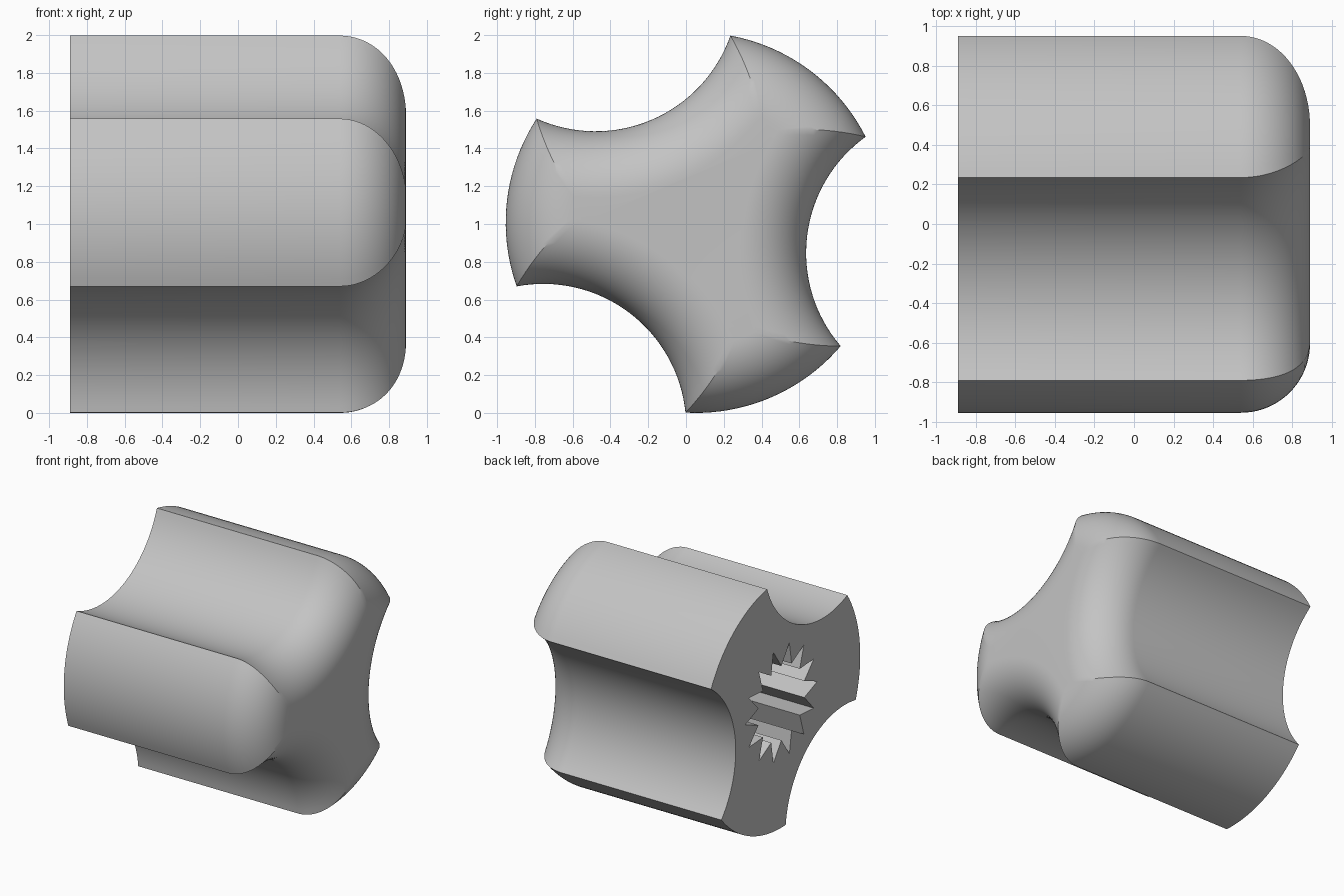
import bpy
import bmesh
from math import sin, cos, acos, atan2, pi, radians

if "Cube" in bpy.data.objects:
    bpy.data.objects.remove(bpy.data.objects["Cube"], do_unlink=True)

CY, CZ = 0.0525, 1.007        # axis of the knob
HALF = 0.89                   # half length along x
R_LOBE = 1.007                # outer radius of the three lobes
R_SCOOP, D_SCOOP = 0.757, 1.35  # finger scoops: radius and distance from axis
FIRST_SCOOP = radians(-6.8)
FILLET = 0.35
LOBE_STEPS, SCOOP_STEPS, FILLET_STEPS = 20, 32, 20

grey = bpy.data.materials.new("light grey")
grey.use_nodes = True
colour = (0.55, 0.55, 0.55, 1)
grey.diffuse_color = colour
grey.node_tree.nodes["Principled BSDF"].inputs["Base Color"].default_value = colour


def knob_outline(inset):
    """Three-lobed outline moved inward by the given distance."""
    ro, rs = R_LOBE - inset, R_SCOOP + inset
    gap = acos((D_SCOOP ** 2 + ro ** 2 - rs ** 2) / (2 * D_SCOOP * ro))
    sweep = atan2(ro * sin(gap), D_SCOOP - ro * cos(gap))
    points = []
    for k in range(3):
        mid = FIRST_SCOOP + k * 2 * pi / 3
        # concave scoop
        for i in range(SCOOP_STEPS):
            a = mid + pi + sweep * (1 - 2 * i / SCOOP_STEPS)
            points.append((CY + D_SCOOP * cos(mid) + rs * cos(a),
                           CZ + D_SCOOP * sin(mid) + rs * sin(a)))
        # convex lobe
        for i in range(LOBE_STEPS):
            a = mid + gap + (2 * pi / 3 - 2 * gap) * i / LOBE_STEPS
            points.append((CY + ro * cos(a), CZ + ro * sin(a)))
    return points


def star_outline(teeth, r_tip, r_root):
    points = []
    for i in range(teeth * 2):
        r = r_root if i % 2 else r_tip
        a = pi * i / teeth
        points.append((CY + r * cos(a), CZ + r * sin(a)))
    return points


def loft(name, sections):
    """Closed solid through (x, outline) sections."""
    bm = bmesh.new()
    rings = [[bm.verts.new((x, y, z)) for y, z in outline] for x, outline in sections]
    for a, b in zip(rings, rings[1:]):
        for i in range(len(a)):
            j = (i + 1) % len(a)
            bm.faces.new((a[i], a[j], b[j], b[i]))
    bm.faces.new(rings[0])
    bm.faces.new(rings[-1])
    bmesh.ops.recalc_face_normals(bm, faces=bm.faces)
    mesh = bpy.data.meshes.new(name)
    bm.to_mesh(mesh)
    bm.free()
    mesh.materials.append(grey)
    obj = bpy.data.objects.new(name, mesh)
    bpy.context.collection.objects.link(obj)
    return obj


# Knob body with a rounded outer end
sections = [(-HALF, knob_outline(0))]
for s in range(FILLET_STEPS + 1):
    a = pi / 2 * s / FILLET_STEPS
    sections.append((HALF - FILLET * (1 - sin(a)), knob_outline(FILLET * (1 - cos(a)))))
knob = loft("knob_body", sections)

# Serrated shaft socket cut into the flat end
star = star_outline(14, 0.46, 0.30)
cutter = loft("socket_cutter", [(-HALF - 0.1, star), (0.2, star)])
cutter.hide_render = True

cut = knob.modifiers.new("shaft_socket", 'BOOLEAN')
cut.operation = 'DIFFERENCE'
cut.solver = 'EXACT'
cut.object = cutter

for obj in bpy.context.selected_objects:
    obj.select_set(False)
bpy.context.view_layer.objects.active = knob
knob.select_set(True)
bpy.ops.object.modifier_apply(modifier=cut.name)
bpy.data.objects.remove(cutter, do_unlink=True)
bpy.ops.object.shade_smooth_by_angle(angle=radians(30))
